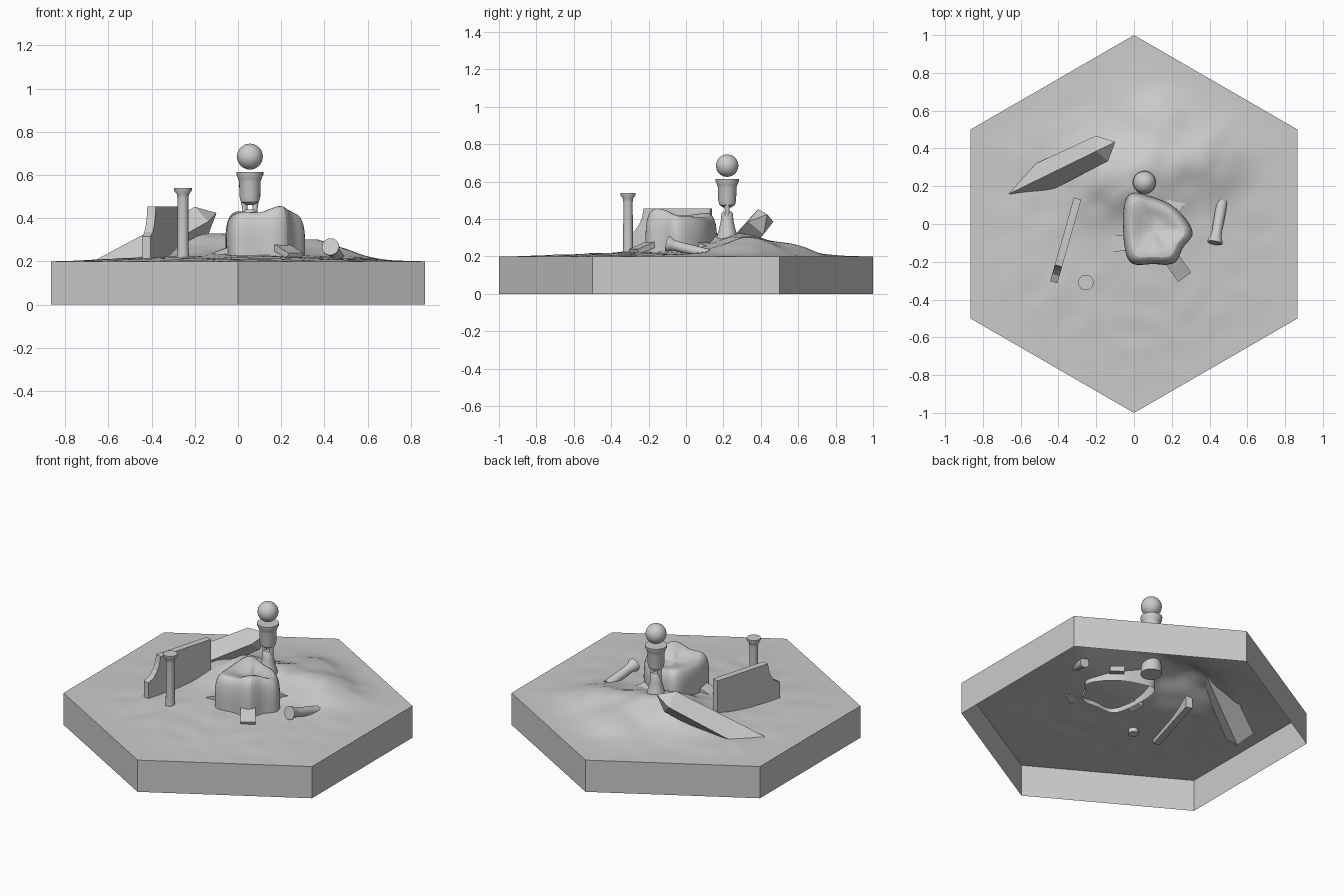
import bpy, bmesh, math
from mathutils import Vector, noise

if "Cube" in bpy.data.objects:
    bpy.data.objects.remove(bpy.data.objects["Cube"])


def finish(name, bm, smooth=None, recalc=True):
    if recalc:
        bmesh.ops.recalc_face_normals(bm, faces=bm.faces)
    me = bpy.data.meshes.new(name)
    bm.to_mesh(me)
    bm.free()
    ob = bpy.data.objects.new(name, me)
    bpy.context.collection.objects.link(ob)
    if smooth:
        bpy.ops.object.select_all(action='DESELECT')
        ob.select_set(True)
        bpy.context.view_layer.objects.active = ob
        bpy.ops.object.shade_smooth_by_angle(angle=math.radians(smooth))
    return ob


def loft(bm, rings, caps=(True, True)):
    loops = [[bm.verts.new(p) for p in r] for r in rings]
    n = len(loops[0])
    for a, b in zip(loops, loops[1:]):
        for i in range(n):
            j = (i + 1) % n
            bm.faces.new((a[i], a[j], b[j], b[i]))
    if caps[0]:
        bm.faces.new(loops[0][::-1])
    if caps[1]:
        bm.faces.new(loops[-1])
    return loops


def lathe(name, profile, loc, axis=(0, 0, 1), segs=24):
    # profile: (radius, distance along axis)
    q = Vector(axis).to_track_quat('Z', 'Y')
    rings = [[Vector(loc) + q @ Vector((r * math.cos(math.tau * i / segs),
                                        r * math.sin(math.tau * i / segs), z))
              for i in range(segs)] for r, z in profile]
    bm = bmesh.new()
    loft(bm, rings)
    return finish(name, bm, 40)


# Ground: hexagonal tile with a low rise and mounds, open underneath
MOUNDS = [(0.06, 0.27, 0.07, 0.20), (0.37, 0.34, 0.075, 0.19),
          (-0.17, 0.24, 0.08, 0.18), (0.15, 0.56, 0.045, 0.17),
          (0.0, 0.0, 0.033, 0.55)]


def ground_height(x, y):
    edge = min(0.866 - max(x * math.cos(math.radians(60 * k)) + y * math.sin(math.radians(60 * k))
                           for k in range(6)), 0.25) / 0.25
    edge = max(edge, 0.0)
    h = sum(a * math.exp(-((x - cx) ** 2 + (y - cy) ** 2) / r ** 2) for cx, cy, a, r in MOUNDS)
    n = noise.noise(Vector((x * 9, y * 9, 0.3)))
    return 0.2 + edge * (h + n * (0.006 + 0.2 * max(h - 0.035, 0)))


bm = bmesh.new()
mid = bm.verts.new((0, 0, 0.2))
rim = [bm.verts.new((math.cos(math.radians(90 + 60 * k)), math.sin(math.radians(90 + 60 * k)), 0.2))
       for k in range(6)]
for k in range(6):
    bm.faces.new((mid, rim[k], rim[(k + 1) % 6]))
bmesh.ops.subdivide_edges(bm, edges=bm.edges[:], cuts=27, use_grid_fill=True)
for v in bm.verts:
    v.co.z = ground_height(v.co.x, v.co.y)
side = bmesh.ops.extrude_edge_only(bm, edges=[e for e in bm.edges if e.is_boundary])
for g in side['geom']:
    if isinstance(g, bmesh.types.BMVert):
        g.co.z = 0
bmesh.ops.recalc_face_normals(bm, faces=bm.faces)
top = min(bm.faces, key=lambda f: f.calc_center_median().xy.length)
if top.normal.z < 0:
    bmesh.ops.reverse_faces(bm, faces=bm.faces)
finish("ground_tile", bm, 40, recalc=False)

# Rock: smooth lump on an irregular outline, open underneath (x, y, top height)
outline = [(-0.06, -0.03, 0.42), (-0.045, -0.18, 0.43), (0.0, -0.225, 0.44), (0.10, -0.205, 0.43),
           (0.16, -0.22, 0.45), (0.235, -0.205, 0.47), (0.25, -0.12, 0.45), (0.31, -0.075, 0.43),
           (0.315, -0.02, 0.42), (0.21, 0.11, 0.42), (0.08, 0.145, 0.41), (0.0, 0.175, 0.44),
           (-0.055, 0.14, 0.44)]
c = Vector((0.11, -0.03))


def rock_ring(scale, z=None, drop=0.0):
    return [(c.x + (x - c.x) * scale, c.y + (y - c.y) * scale, h - drop if z is None else z)
            for x, y, h in outline]


bm = bmesh.new()
loops = loft(bm, [rock_ring(1.0, 0.20), rock_ring(1.01, 0.28), rock_ring(1.0, drop=0.06),
                  rock_ring(0.84, drop=-0.01), rock_ring(0.4, drop=0.03)], (False, False))
tip = bm.verts.new((c.x, c.y, 0.395))
for i in range(len(outline)):
    bm.faces.new((loops[-1][i], loops[-1][(i + 1) % len(outline)], tip))
rock = finish("rock", bm, 60, recalc=False)
rock.modifiers.new("Subdivision", 'SUBSURF').levels = 2
rock.modifiers["Subdivision"].render_levels = 2

# Slabs leaning outward around the rock: (centre, heading)
for i, (x, y, ang) in enumerate([(-0.045, -0.10, 183), (0.225, -0.22, -55), (0.22, 0.11, 52)]):
    bm = bmesh.new()
    bmesh.ops.create_cube(bm, size=1)
    ob = finish(f"stone_slab_{i + 1}", bm)
    ob.scale = (0.15, 0.085, 0.03)
    ob.rotation_euler = (0, math.radians(20), math.radians(ang))
    ob.location = (x, y, 0.25)

# Broken wall: side profile (along wall, height) with a concave front end
profile = [(0.0, 0.19), (0.46, 0.19), (0.46, 0.455), (0.09, 0.455),
           (0.082, 0.41), (0.066, 0.37), (0.04, 0.335), (0.0, 0.315)]
along = Vector((0.127, 0.445, 0)).normalized()
across = Vector((along.y, -along.x, 0)) * 0.02
start = Vector((-0.425, -0.308, 0))
bm = bmesh.new()
loft(bm, [[start + along * s + across * k + Vector((0, 0, z)) for s, z in profile] for k in (-1, 1)])
finish("broken_wall", bm)

# Standing column, and a matching fallen one half sunk in the ground
lathe("standing_column", [(0.03, 0.195), (0.026, 0.26), (0.025, 0.49), (0.028, 0.51), (0.041, 0.528),
                          (0.041, 0.54)], (-0.255, -0.31, 0))
lathe("fallen_column", [(0.04, 0), (0.04, 0.012), (0.03, 0.032), (0.027, 0.06), (0.029, 0.23)],
      (0.428, -0.1, 0.268), (0.17, 0.95, -0.25))

# Pedestal with a worn-through waist, carrying a floating ball
px, py = 0.055, 0.22
lathe("pedestal_base", [(0.062, 0.24), (0.058, 0.30), (0.045, 0.34), (0.034, 0.39), (0.03, 0.43),
                        (0.022, 0.44)], (px, py, 0))
lathe("pedestal_cup", [(0.022, 0.462), (0.042, 0.475), (0.048, 0.50), (0.05, 0.57), (0.053, 0.58),
                       (0.062, 0.60), (0.063, 0.614)], (px, py, 0))
for s in (-1, 1):
    lathe(f"pedestal_strand_{'left' if s < 0 else 'right'}",
          [(0.013, 0.0), (0.012, 0.03), (0.017, 0.09)],
          (px + s * 0.021, py, 0.41), (s * 0.08, 0, 1), 10)
bm = bmesh.new()
bmesh.ops.create_uvsphere(bm, u_segments=32, v_segments=16, radius=0.06)
finish("floating_ball", bm, 40).location = (px, py, 0.685)

# Fallen obelisk: tapered square beam with a pyramid tip, base buried
d = Vector((0.43, 0.21, 0.24)).normalized()
v = Vector((-d.y, d.x, 0)).normalized()
u = d.cross(v)
end = Vector((-0.17, 0.40, 0.385))


def diamond(p, r):
    return [p + u * r, p - v * r, p - u * r, p + v * r]


bm = bmesh.new()
loops = loft(bm, [diamond(end - d * 0.60, 0.085), diamond(end, 0.075)], (True, False))
apex = bm.verts.new(end + d * 0.088)
for i in range(4):
    bm.faces.new((loops[1][i], loops[1][(i + 1) % 4], apex))
finish("fallen_obelisk", bm)
